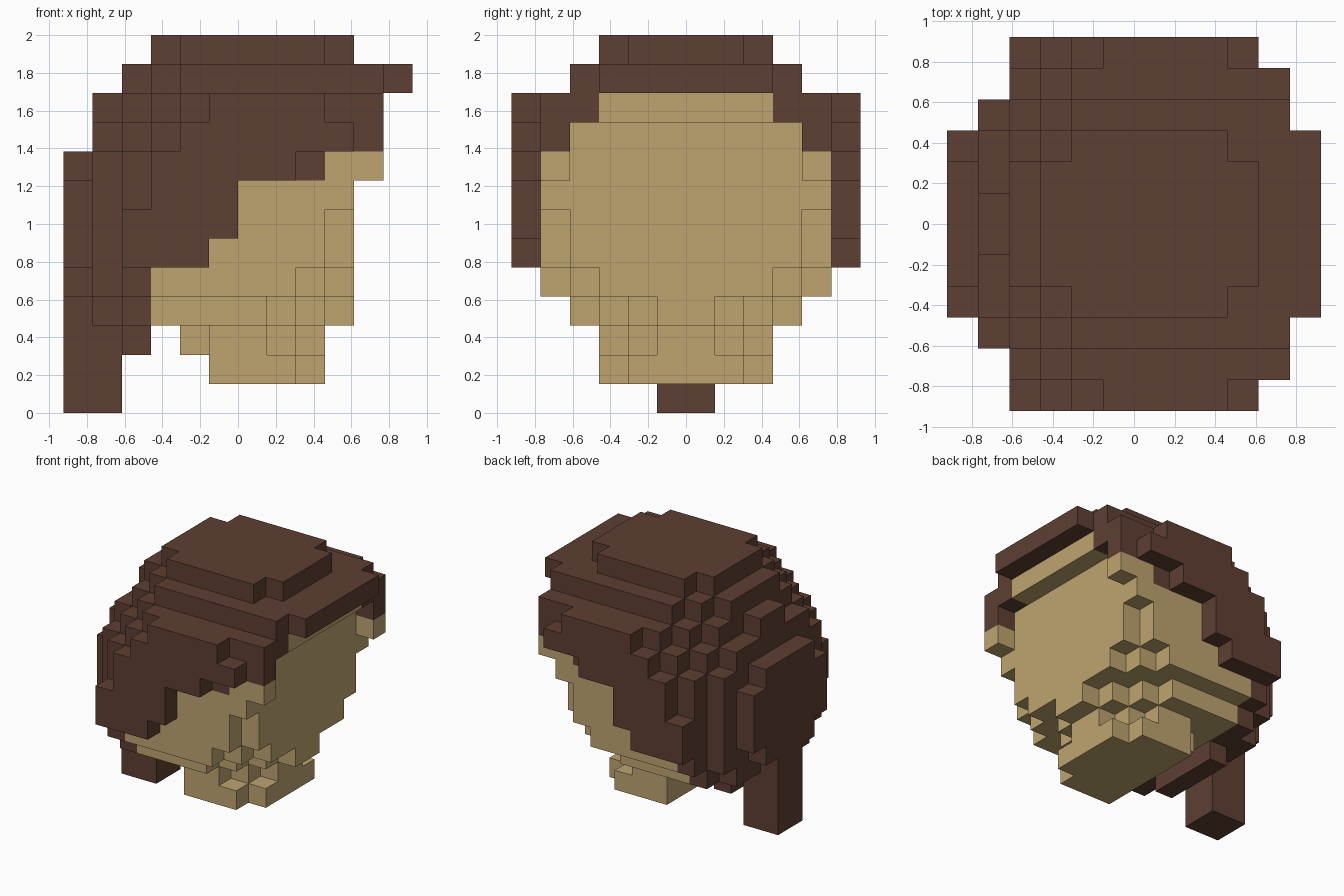
import bpy, bmesh
from mathutils import Vector

cube = bpy.data.objects.get("Cube")
if cube:
    bpy.data.objects.remove(cube, do_unlink=True)

U = 2 / 13  # block size

# Half widths in y, one row per layer from the bottom; each digit is a block
# column in x, from the back of the head (-6) to the front (+5).
HAIR = [
    "110000000000",
    "110000000000",
    "112000000000",
    "134000000000",
    "245000000000",
    "346660000000",
    "346666000000",
    "345666000000",
    "245666665000",
    "034566666600",
    "013456666550",
    "002344444443",
    "000233333200",
]
SKIN = [
    "000000000000",
    "000003332000",
    "000023321000",
    "000444432100",
    "000555554300",
    "000005555400",
    "000000555400",
    "000000555500",
    "000000000500",
    "000000000400",
    "000000000030",
    "000000000000",
    "000000000000",
]


def fill(rows):
    """Blocks of a symmetric shape described by half widths."""
    return {(i - 6, j, k) for k, row in enumerate(rows)
            for i, c in enumerate(row) for j in range(-int(c), int(c))}


def material(name, rgb):
    m = bpy.data.materials.new(name)
    m.use_nodes = True
    m.diffuse_color = (*rgb, 1)
    m.node_tree.nodes["Principled BSDF"].inputs["Base Color"].default_value = (*rgb, 1)
    return m


skin = fill(SKIN)
hair = fill(HAIR) - skin
# Mirrored temple blocks and the side locks above them
for j in (-5, 4):
    skin.add((4, j, 8))
    hair.add((4, j, 9))
solid = skin | hair


def build(name, cells, mat):
    """Outer skin of a set of blocks as one flat-shaded mesh."""
    bm = bmesh.new()
    for cell in cells:
        for axis in range(3):
            for side in (0, 1):
                step = [0, 0, 0]
                step[axis] = 2 * side - 1
                if tuple(c + s for c, s in zip(cell, step)) in solid:
                    continue
                a, b = (axis + 1) % 3, (axis + 2) % 3
                ring = [(0, 0), (1, 0), (1, 1), (0, 1)]
                verts = []
                for p, q in (ring if side else ring[::-1]):
                    co = Vector(cell)
                    co[axis] += side
                    co[a] += p
                    co[b] += q
                    verts.append(bm.verts.new(co * U))
                bm.faces.new(verts)
    bmesh.ops.remove_doubles(bm, verts=bm.verts, dist=U * 0.01)
    mesh = bpy.data.meshes.new(name)
    bm.to_mesh(mesh)
    bm.free()
    mesh.materials.append(mat)
    obj = bpy.data.objects.new(name, mesh)
    bpy.context.collection.objects.link(obj)


brown = material("hair_brown", (0.114, 0.050, 0.033))
tan = material("skin_tan", (0.521, 0.376, 0.165))

# Split the blocks into named parts
ponytail = {c for c in hair if c[2] < 3 and c[0] < -4}
neck = {c for c in skin if c[2] < 3}
build("ponytail", ponytail, brown)
build("hair_cap", hair - ponytail, brown)
build("neck", neck, tan)
build("face", skin - neck, tan)
